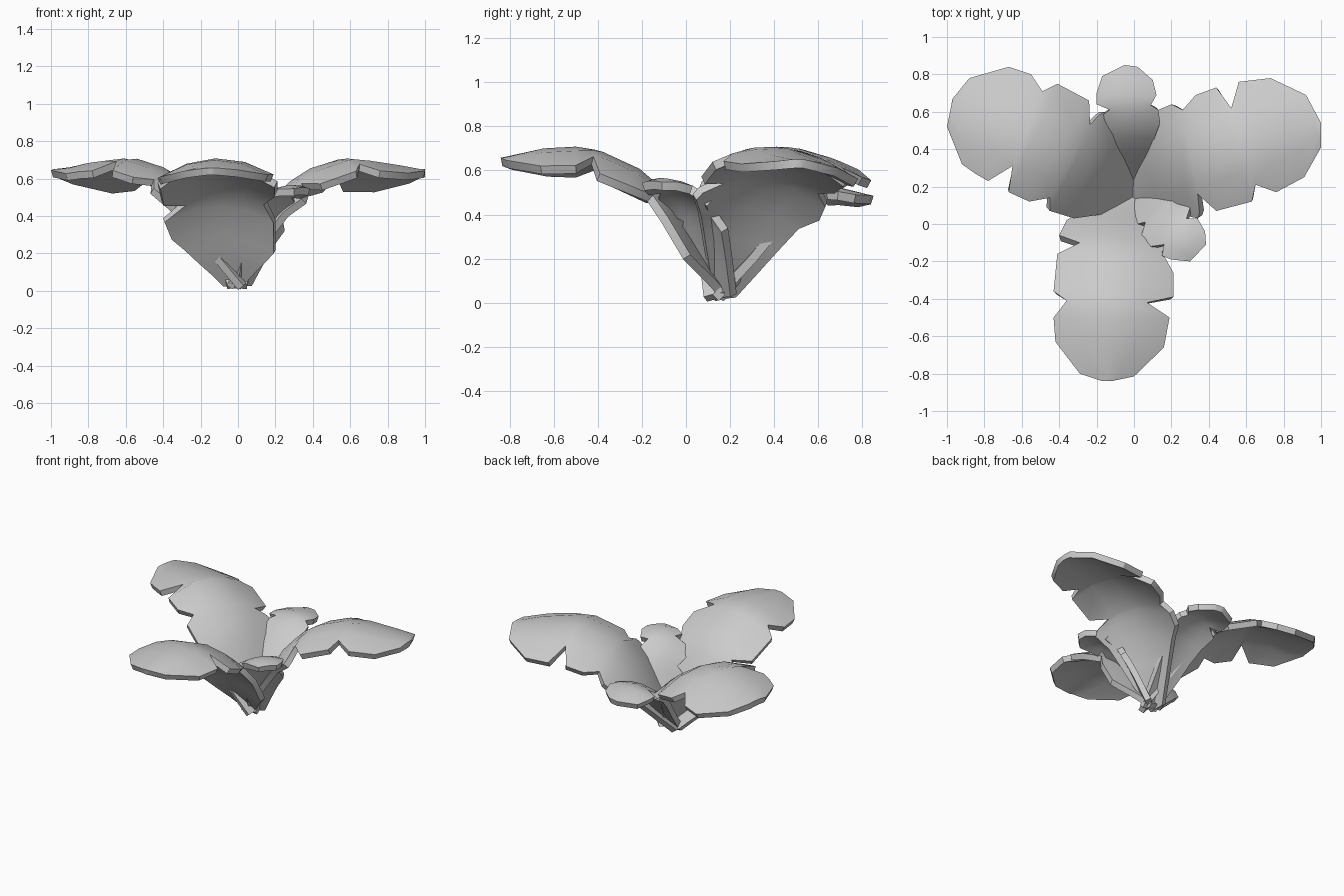
import bpy, bmesh
from mathutils import Vector

if "Cube" in bpy.data.objects:
    bpy.data.objects.remove(bpy.data.objects["Cube"])

THICK = 0.04
ACROSS = 4


def height(profile, r):
    # linear interpolation of the arching spine (distance, height)
    for (r0, z0), (r1, z1) in zip(profile, profile[1:]):
        if r <= r1:
            return z0 + (z1 - z0) * (r - r0) / (r1 - r0)
    return profile[-1][1]


def leaf(name, rows, profile, droop):
    """rows: pairs of outline points (left x, left y, right x, right y), base to tip."""
    # extra rows along the steep stalk so that it arches
    a, b = Vector(rows[0]), Vector(rows[1])
    rows = [a.lerp(b, i / 4) for i in range(4)] + [Vector(r) for r in rows[1:]]
    mid = lambda r: Vector(((r[0] + r[2]) / 2, (r[1] + r[3]) / 2))
    base = mid(rows[0])
    axis = (mid(rows[-1]) - base).normalized()
    side = Vector((-axis.y, axis.x))
    bm = bmesh.new()
    grid = []
    for r in rows:
        line = []
        for j in range(ACROSS + 1):
            p = Vector(r[:2]).lerp(Vector(r[2:]), j / ACROSS)
            d = p - base
            z = height(profile, d.dot(axis)) - droop * d.dot(side) ** 2
            line.append(bm.verts.new((p.x, p.y, max(z, 0.025))))
        grid.append(line)
    for r0, r1 in zip(grid, grid[1:]):
        for j in range(ACROSS):
            bm.faces.new((r0[j], r0[j + 1], r1[j + 1], r1[j]))
    bm.normal_update()
    if sum(f.normal.z for f in bm.faces) < 0:
        bmesh.ops.reverse_faces(bm, faces=bm.faces[:])
    me = bpy.data.meshes.new(name)
    bm.to_mesh(me)
    bm.free()
    ob = bpy.data.objects.new(name, me)
    bpy.context.collection.objects.link(ob)
    # leaf thickness, grown downwards
    m = ob.modifiers.new("thickness", 'SOLIDIFY')
    m.thickness, m.offset = THICK, -1
    bpy.ops.object.select_all(action='DESELECT')
    ob.select_set(True)
    bpy.context.view_layer.objects.active = ob
    bpy.ops.object.modifier_apply(modifier=m.name)
    bpy.ops.object.shade_smooth_by_angle(angle=0.6)
    return ob


BIG = [(0, .04), (.12, .22), (.25, .45), (.37, .58), (.5, .66), (.67, .71), (.85, .70), (1.08, .65)]
BACK = [(0, .04), (.15, .2), (.3, .39), (.42, .49), (.55, .53), (.75, .48)]
SMALL = [(0, .04), (.1, .27), (.2, .46), (.3, .54), (.4, .57), (.54, .54)]

# three large leaves
leaf("front_leaf", [
    (-.08, .2, .02, .2), (-.36, .02, .20, .02), (-.40, -.06, .20, -.08), (-.29, -.1, .15, -.15),
    (-.41, -.16, .21, -.26), (-.43, -.36, .21, -.39), (-.36, -.41, .07, -.42),
    (-.43, -.5, .19, -.5), (-.42, -.63, .16, -.66), (-.29, -.8, 0, -.815), (-.17, -.84, -.12, -.84)],
    BIG, 1.0)
leaf("left_leaf", [
    (.03, .08, .06, .18), (-.32, .03, -.16, .6), (-.45, .07, -.19, .58), (-.45, .14, -.235, .53),
    (-.56, .12, -.24, .66), (-.67, .17, -.41, .75), (-.65, .31, -.49, .71),
    (-.78, .23, -.55, .8), (-.85, .27, -.67, .84), (-.92, .32, -.88, .78), (-1, .52, -.97, .67)],
    BIG, 1.0)
leaf("right_leaf", [
    (-.06, .12, -.08, .22), (.34, .03, .13, .61), (.35, .06, .2, .64), (.34, .16, .26, .61),
    (.44, .07, .33, .69), (.63, .12, .44, .73), (.65, .21, .52, .62),
    (.76, .17, .56, .76), (.91, .25, .73, .78), (1, .41, .92, .69), (1, .47, 1, .54)],
    BIG, 1.0)

# two small leaves
leaf("back_leaf", [
    (-.06, .12, .05, .12), (-.17, .46, .11, .46), (-.2, .56, .14, .54), (-.13, .61, .13, .61),
    (-.2, .64, .09, .635), (-.2, .7, .12, .69), (-.17, .79, .1, .77), (-.05, .85, .02, .84)],
    BACK, 1.2)
leaf("front_right_leaf", [
    (-.03, .16, .05, .23), (.02, 0, .23, .19), (.06, .01, .22, .13), (.04, -.06, .31, .12),
    (.09, -.12, .3, .09), (.16, -.11, .28, .03), (.15, -.17, .34, .03),
    (.2, -.19, .38, -.04), (.3, -.2, .385, -.11)],
    SMALL, 1.5)
